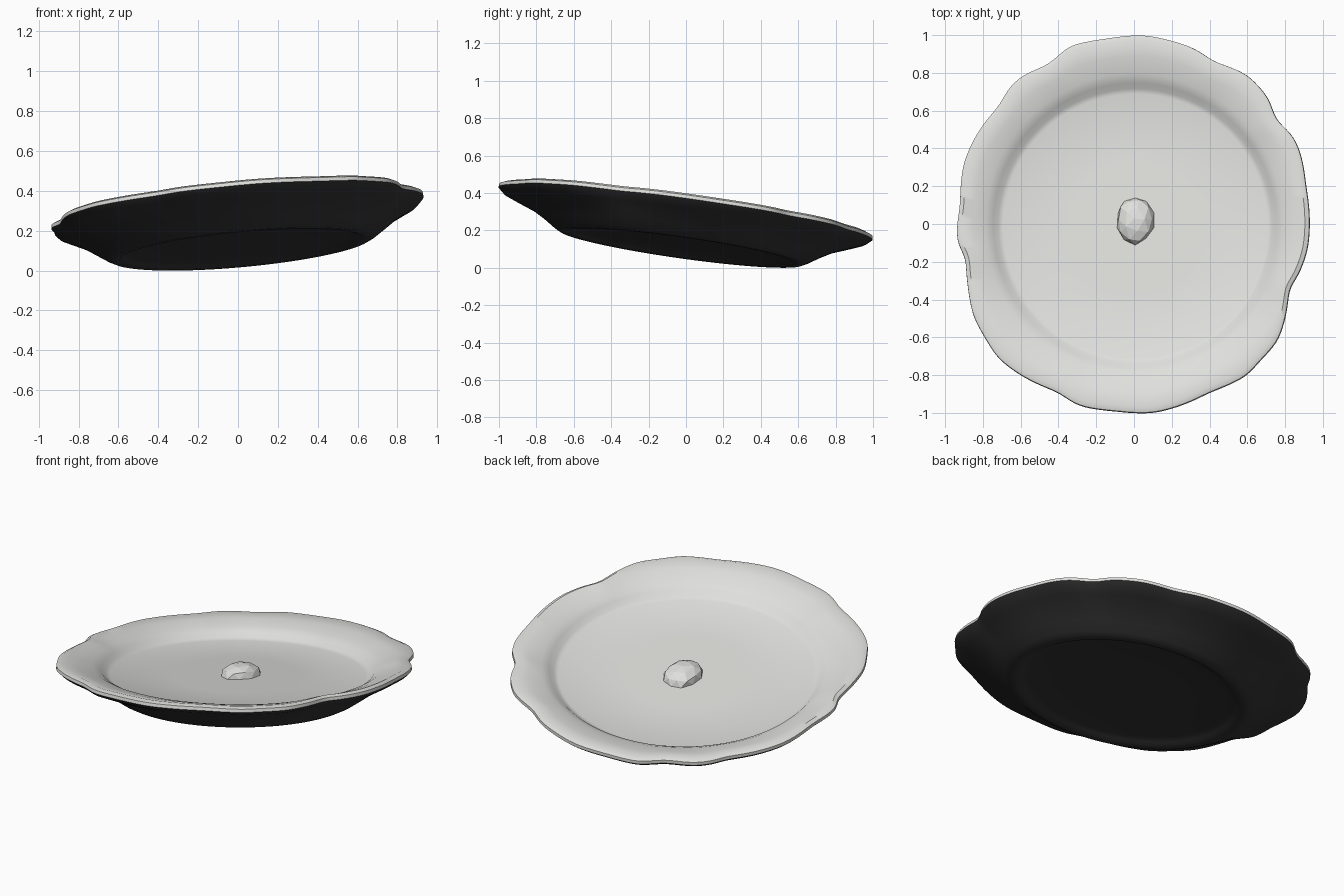
import bpy
import bmesh
import random
from math import atan2, cos, sin, tau, hypot
from mathutils import Matrix, Vector

random.seed(4)
default_cube = bpy.data.objects.get("Cube")
if default_cube:
    bpy.data.objects.remove(default_cube, do_unlink=True)

SEGMENTS = 216
RIM_RADIUS = 0.95
RIM_HEIGHT = 0.19
FLOOR_HEIGHT = 0.112
# The whole dish leans: high at its front left, low at its back right
LEAN_X, LEAN_Y = 0.09, -0.14
LEAN = Matrix(((1, 0, -LEAN_X), (0, 1, -LEAN_Y), (LEAN_X, LEAN_Y, 1)))

# Scalloped rim outline, counter-clockwise
OUTLINE = [
    (.93, 0), (.91, .2), (.88, .38), (.84, .47), (.75, .55), (.71, .67),
    (.6, .79), (.42, .86), (.32, .93), (.2, .97), (.05, 1), (-.15, .98),
    (-.35, .94), (-.4, .89), (-.46, .84), (-.6, .78), (-.67, .71),
    (-.71, .63), (-.83, .48), (-.9, .33), (-.92, .1), (-.94, -.05),
    (-.93, -.12), (-.89, -.17), (-.88, -.33), (-.85, -.49), (-.79, -.6),
    (-.72, -.71), (-.6, -.8), (-.4, -.89), (-.3, -.96), (-.1, -.99),
    (.1, -1), (.22, -.97), (.4, -.89), (.6, -.8), (.66, -.73),
    (.76, -.62), (.8, -.5), (.82, -.34), (.87, -.27), (.92, -.13)]

# Cross-section (radius, height): underside out to the lip, then the top inwards
UNDERSIDE = [(.3, .022), (.55, .022), (.59, .012), (.61, 0), (.65, 0),
             (.68, .015), (.74, .055), (.8, .095), (.88, .135), (.93, .16)]
TOPSIDE = [(.95, .18), (.948, .198), (.925, .208), (.86, .192), (.79, .17),
           (.75, .147), (.725, .122), (.7, FLOOR_HEIGHT), (.35, FLOOR_HEIGHT)]


def make_material(name, colour):
    material = bpy.data.materials.new(name)
    material.use_nodes = True
    material.diffuse_color = colour
    material.node_tree.nodes["Principled BSDF"].inputs["Base Color"].default_value = colour
    return material


def rim_radii():
    """Outline radius at each segment, softly blurred around the circle."""
    polar = sorted((atan2(y, x) % tau, hypot(x, y)) for x, y in OUTLINE)
    polar.append((polar[0][0] + tau, polar[0][1]))
    radii = []
    for i in range(SEGMENTS):
        angle = tau * i / SEGMENTS
        for (a0, r0), (a1, r1) in zip(polar, polar[1:]):
            if a0 <= angle <= a1:
                radii.append(r0 + (r1 - r0) * (angle - a0) / (a1 - a0))
                break
    for _ in range(3):
        radii = [(radii[i - 1] + 2 * radii[i] + radii[(i + 1) % SEGMENTS]) / 4
                 for i in range(SEGMENTS)]
    return radii


def leaned(x, y, height):
    return LEAN @ Vector((x, y, height - RIM_HEIGHT))


def finish(name, bm, materials):
    bmesh.ops.recalc_face_normals(bm, faces=bm.faces)
    mesh = bpy.data.meshes.new(name)
    bm.to_mesh(mesh)
    bm.free()
    for material in materials:
        mesh.materials.append(material)
    obj = bpy.data.objects.new(name, mesh)
    bpy.context.collection.objects.link(obj)
    return obj


glaze = make_material("pale_glaze", (0.74, 0.74, 0.72, 1))
dark = make_material("dark_underside", (0.035, 0.035, 0.035, 1))

# Plate: rings of the cross-section, pulled to the scalloped outline near the rim
bm = bmesh.new()
radii = rim_radii()
rings = []
for radius, height in UNDERSIDE + TOPSIDE:
    t = min(max((radius - 0.72) / (RIM_RADIUS - 0.72), 0), 1)
    pull = t * t * (3 - 2 * t)
    ring = []
    for i, rim in enumerate(radii):
        r = radius * (1 + pull * (rim / RIM_RADIUS - 1))
        a = tau * i / SEGMENTS
        ring.append(bm.verts.new(leaned(r * cos(a), r * sin(a), height)))
    rings.append(ring)

for k, (inner, outer) in enumerate(zip(rings, rings[1:])):
    for i in range(SEGMENTS):
        j = (i + 1) % SEGMENTS
        face = bm.faces.new((inner[i], inner[j], outer[j], outer[i]))
        face.material_index = 1 if k < len(UNDERSIDE) else 0
bm.faces.new(rings[0]).material_index = 1
bm.faces.new(rings[-1]).material_index = 0
base_drop = min(v.co.z for v in bm.verts)
bmesh.ops.translate(bm, verts=bm.verts, vec=(0, 0, -base_drop))
plate = finish("plate", bm, [glaze, dark])
bpy.ops.object.select_all(action='DESELECT')
plate.select_set(True)
bpy.context.view_layer.objects.active = plate
bpy.ops.object.shade_smooth_by_angle(angle=0.7)

# Rough faceted lump in the middle of the floor
bm = bmesh.new()
bmesh.ops.create_icosphere(bm, subdivisions=2, radius=0.1)
for v in bm.verts:
    p = v.co * random.uniform(0.94, 1.06)
    v.co = leaned(p.x, p.y * 1.25 + 0.03, p.z * 0.65 + FLOOR_HEIGHT)
    v.co.z -= base_drop
finish("center_lump", bm, [glaze])
